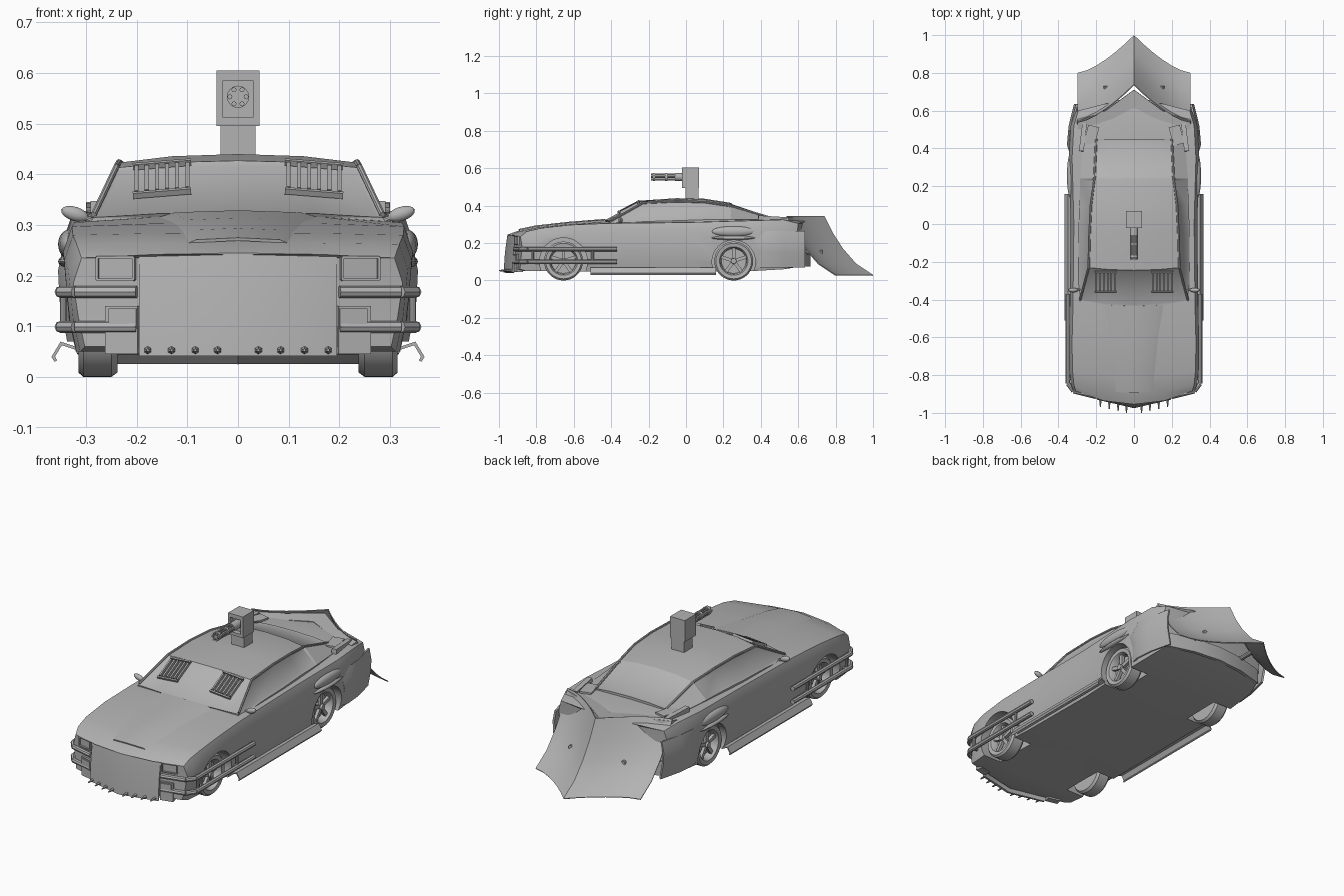
import bpy, bmesh, math
from mathutils import Vector, Matrix

old = bpy.data.objects.get("Cube")
if old:
    bpy.data.objects.remove(old, do_unlink=True)

grey = bpy.data.materials.new("plain_grey")
grey.use_nodes = True
grey.diffuse_color = (0.45, 0.45, 0.45, 1)
grey.node_tree.nodes["Principled BSDF"].inputs["Base Color"].default_value = (0.45, 0.45, 0.45, 1)
made = []


def finish(name, bm, mirror=False):
    """Turn a bmesh into an object, optionally doubled across x = 0."""
    if mirror:
        copy = bmesh.ops.duplicate(bm, geom=bm.verts[:] + bm.edges[:] + bm.faces[:])["geom"]
        for v in copy:
            if isinstance(v, bmesh.types.BMVert):
                v.co.x = -v.co.x
    bmesh.ops.recalc_face_normals(bm, faces=bm.faces)
    mesh = bpy.data.meshes.new(name)
    bm.to_mesh(mesh)
    bm.free()
    mesh.materials.append(grey)
    ob = bpy.data.objects.new(name, mesh)
    bpy.context.collection.objects.link(ob)
    made.append(ob)
    return ob


def box(bm, centre, size, rx=0, ry=0, rz=0):
    turn = Matrix.Rotation(rz, 4, 'Z') @ Matrix.Rotation(ry, 4, 'Y') @ Matrix.Rotation(rx, 4, 'X')
    m = Matrix.Translation(centre) @ turn @ Matrix.Diagonal((*size, 1))
    bmesh.ops.create_cube(bm, size=1, matrix=m)


def rod(bm, a, b, r1, r2=None, sides=10):
    a, b = Vector(a), Vector(b)
    d = b - a
    m = Matrix.Translation((a + b) / 2) @ d.to_track_quat('Z', 'Y').to_matrix().to_4x4()
    bmesh.ops.create_cone(bm, cap_ends=True, segments=sides, radius1=r1,
                          radius2=r1 if r2 is None else r2, depth=d.length, matrix=m)


def pipe(bm, points, r, sides=8):
    for a, b in zip(points, points[1:]):
        rod(bm, a, b, r, sides=sides)


def sheet(name, rows, thick, mirror=False):
    """Curved plate through rows of points."""
    bm = bmesh.new()
    g = [[bm.verts.new(p) for p in row] for row in rows]
    for r, s in zip(g, g[1:]):
        for i in range(len(r) - 1):
            bm.faces.new((r[i], r[i + 1], s[i + 1], s[i]))
    bmesh.ops.recalc_face_normals(bm, faces=bm.faces)
    bmesh.ops.solidify(bm, geom=bm.faces[:], thickness=thick)
    return finish(name, bm, mirror)


def loft(bm, stations):
    """Skin mirrored half sections given as (y, sweep, [(x, z)...])."""
    rings = []
    for y, sweep, half in stations:
        pts = half + [(-x, z) for x, z in half[-2:0:-1]]
        rings.append([bm.verts.new((x, y + sweep * (x / .35) ** 2, z)) for x, z in pts])
    m, n = len(rings[0]), len(stations[0][2])
    faces = [[bm.faces.new((a[i], a[(i + 1) % m], b[(i + 1) % m], b[i])) for i in range(m)]
             for a, b in zip(rings, rings[1:])]
    for ring, (y, _, half) in ((rings[0], stations[0]), (rings[-1], stations[-1])):
        mid = [ring[0]] + [bm.verts.new((0, y, z)) for _, z in half[1:-1]] + [ring[n - 1]]
        for i in range(n - 1):
            for side in (1, -1):
                quad = [ring[side * i % m], ring[side * (i + 1) % m], mid[i + 1], mid[i]]
                bm.faces.new(list(dict.fromkeys(quad)))
    bmesh.ops.remove_doubles(bm, verts=bm.verts, dist=1e-5)
    bmesh.ops.recalc_face_normals(bm, faces=bm.faces)
    return faces


AXLES = ((-.655, .128), (.255, .116))

# Lower body: y, sweep, half width, bottom, edge top, centre top
shape = [(-.955, .09, .325, .06, .235, .245), (-.90, .06, .335, .05, .262, .265),
         (-.80, .03, .343, .05, .28, .285), (-.62, 0, .345, .05, .297, .305),
         (-.43, 0, .34, .045, .305, .32), (0, 0, .335, .045, .31, .33),
         (.35, 0, .345, .05, .32, .33), (.52, 0, .335, .06, .325, .335),
         (.65, -.07, .31, .08, .305, .32)]
bm = bmesh.new()
loft(bm, [(y, s, [(0, b), (.93 * w, b), (.97 * w, b + .06), (w, e - .05), (.95 * w, e),
                  (.5 * w, e + .7 * (c - e)), (0, c)]) for y, s, w, b, e, c in shape])
body = finish("lower_body", bm)

# Wheel wells
bm = bmesh.new()
for y, r in AXLES:
    for s in (1, -1):
        rod(bm, (s * .215, y, .1), (s * .5, y, .1), r, sides=32)
cutter = finish("wheel_well_cutter", bm)
cutter.hide_render = True
mod = body.modifiers.new("wells", 'BOOLEAN')
mod.operation, mod.solver, mod.object = 'DIFFERENCE', 'EXACT', cutter
bpy.context.view_layer.objects.active = body
bpy.ops.object.modifier_apply(modifier=mod.name)
made.remove(cutter)
bpy.data.objects.remove(cutter, do_unlink=True)

# Cabin with inset glass: y, sweep, belt x, belt z, roof x, roof z, centre z
shape = [(-.44, .05, .295, .30, .285, .315, .325), (-.245, .03, .295, .315, .24, .413, .427),
         (-.05, 0, .295, .32, .235, .423, .44), (.10, 0, .29, .325, .228, .418, .437),
         (.24, 0, .285, .325, .21, .398, .415), (.45, 0, .27, .325, .20, .335, .345)]
bm = bmesh.new()
f = loft(bm, [(y, s, [(0, b - .03), (x, b - .03), (x, b), (r, e), (.55 * r, e + .75 * (c - e)), (0, c)])
              for y, s, x, b, r, e, c in shape])
for glass in ([f[k][i] for k in range(4) for i in (2, 7)], f[0][3:7], f[4][3:7]):
    bmesh.ops.inset_region(bm, faces=glass, thickness=.012, depth=-.005)
finish("cabin", bm)

# Rails along the roof edges
bm = bmesh.new()
pipe(bm, [(.285, -.40, .32), (.24, -.23, .415), (.235, -.05, .424), (.228, .10, .419),
          (.21, .24, .399), (.20, .45, .336)], .006)
finish("roof_rails", bm, True)

# Hood bulge
sheet("hood_bulge", [[(-w, y, z - .008), (-.75 * w, y, z + .004), (0, y - .005, z + .008),
                      (.75 * w, y, z + .004), (w, y, z - .008)]
                     for y, w, z in ((-.89, .11, .267), (-.80, .12, .286),
                                     (-.62, .14, .306), (-.43, .165, .321))], .006)

# Windscreen louvres
bm = bmesh.new()
tilt = math.atan(.102 / .195)
for i in range(6):
    box(bm, (.10 + i * .02, -.305, .394 - i * .0015), (.008, .105, .014), rx=tilt)
for y in (-.36, -.252):
    box(bm, (.15, y, .392 + (y + .305) * .523), (.115, .008, .012), rx=tilt, ry=.08)
finish("windscreen_louvres", bm, True)

# Front armour plate with spikes
sheet("front_plate", [[(-.195, y + .045, z), (0, y, z), (.195, y + .045, z)]
                      for y, z in ((-.955, .243), (-.968, .15), (-.975, .042))], .012)
bm = bmesh.new()
for x in (.04, .084, .131, .178):
    y = -.975 + x * .23
    rod(bm, (x, y + .01, .053), (x, y - .034, .053), .009, .003, 6)
finish("front_spikes", bm, True)

# Lamps and lower intake blocks
bm = bmesh.new()
for z in (.192, .236):
    box(bm, (.24, -.90, z), (.075, .02, .005), rz=.235)
for x in (.204, .276):
    box(bm, (x, -.90 + (x - .24) * .24, .214), (.005, .02, .045), rz=.235)
box(bm, (.24, -.895, .214), (.07, .012, .042), rz=.235)
finish("headlamps", bm, True)
bm = bmesh.new()
box(bm, (.226, -.895, .093), (.066, .035, .095), rz=.235)
box(bm, (.226, -.908, .115), (.056, .02, .04), rz=.235)
finish("lower_intakes", bm, True)

# Wrap-round guard bars
bm = bmesh.new()
for z in (.168, .099):
    pipe(bm, [(.20, -.915, z), (.32, -.885, z), (.35, -.845, z), (.35, -.37, z)], .012)
for y in (-.82, -.50):
    rod(bm, (.345, y, .099), (.345, y, .168), .007)
    for z in (.168, .099):
        rod(bm, (.32, y, z), (.35, y, z), .007)
finish("guard_bars", bm, True)

# Side skirts, rear flares and side scoops
sheet("side_skirts", [[(.32, y, .06), (.35, y, .07), (.368, y, .04), (.362, y, .03)]
                      for y in (-.51, .16)], .006, True)
sheet("rear_flares", [[(.332 + d, .37 + k, z), (.347 + d, .42 + k, z), (.338 + d, .52, z), (.31 + d, .635, z)]
                      for z, d, k in ((.07, -.01, 0), (.15, .005, .02), (.21, .008, 0), (.265, -.003, .02))],
      .01, True)
bm = bmesh.new()
for z, h in ((.262, .028), (.228, .012)):
    m = Matrix.Translation((.335, .255, z)) @ Matrix.Diagonal((.02, .12, h, 1))
    bmesh.ops.create_uvsphere(bm, u_segments=20, v_segments=10, radius=1, matrix=m)
finish("side_scoops", bm, True)

# Door mirrors
bm = bmesh.new()
m = Matrix.Translation((.322, -.35, .322)) @ Matrix.Rotation(-.3, 4, 'Y') @ Matrix.Diagonal((.028, .012, .014, 1))
bmesh.ops.create_uvsphere(bm, u_segments=16, v_segments=8, radius=1, matrix=m)
rod(bm, (.28, -.345, .305), (.31, -.35, .318), .006)
finish("door_mirrors", bm, True)

# Rear pillar fins, pointed spoiler and bumper
bm = bmesh.new()
box(bm, (.27, .46, .328), (.025, .15, .03), rx=-.06, rz=.12)
box(bm, (.225, .47, .332), (.06, .10, .014), rz=.25)
finish("pillar_fins", bm, True)
sheet("rear_spoiler", [[(-.30, a, z), (-.15, a + .055 * k, z), (0, a + .165 * k, z),
                        (.15, a + .055 * k, z), (.30, a, z)]
                       for a, k, z in ((.50, .7, .328), (.545, 1, .336))], .014)
sheet("rear_bumper", [[(-.29, .61, z), (-.15, .65, z), (0, .665, z), (.15, .65, z), (.29, .61, z)]
                      for z in (.075, .15)], .018)

# Rear wedge plough and its struts
cols = [i / 6 for i in range(-6, 7)]
sheet("rear_plough", [[(.3 * u, y + .2 * (1 - abs(u)) ** 1.5, z) for u in cols]
                      for y, z in ((.54, .345), (.585, .255), (.64, .17), (.71, .09), (.80, .03))], .005)
bm = bmesh.new()
rod(bm, (.15, .60, .15), (.15, .73, .15), .012)
finish("plough_struts", bm, True)

# Wheels
for label, (y, _) in zip(("front", "rear"), AXLES):
    bm = bmesh.new()
    prof = [(0, .275), (.066, .275), (.07, .302), (.076, .312), (.095, .315), (.104, .305),
            (.104, .25), (.095, .238), (0, .238)]
    verts = [bm.verts.new((x, y, .104 + r)) for r, x in prof]
    edges = [bm.edges.new(p) for p in zip(verts, verts[1:])]
    bmesh.ops.spin(bm, geom=verts + edges, cent=(0, y, .104), axis=(1, 0, 0),
                   angle=math.tau, steps=36, use_duplicate=False)
    bmesh.ops.remove_doubles(bm, verts=bm.verts, dist=1e-5)
    rod(bm, (.27, y, .104), (.31, y, .104), .018, .014, 16)
    for k in range(5):
        a = k * math.tau / 5
        box(bm, (.292, y - .042 * math.sin(a), .104 + .042 * math.cos(a)), (.016, .018, .06), rx=a)
    finish(label + "_wheels", bm, True)

# Roof turret with a hollow-fronted housing
bm = bmesh.new()
box(bm, (0, .032, .465), (.07, .07, .07))
box(bm, (0, .037, .55), (.084, .066, .11))
for x in (-.036, .036):
    box(bm, (x, -.008, .55), (.012, .026, .11))
for z, h in ((.595, .02), (.504, .016)):
    box(bm, (0, -.008, z), (.084, .026, h))
finish("turret", bm)

# Rotary gun
bm = bmesh.new()
for k in range(6):
    a = k * math.tau / 6
    x, z = .016 * math.cos(a), .553 + .016 * math.sin(a)
    rod(bm, (x, .02, z), (x, -.188, z), .005, sides=8)
for y0, y1 in ((.02, -.06), (-.10, -.112), (-.165, -.177)):
    rod(bm, (0, y0, .553), (0, y1, .553), .022, sides=16)
finish("rotary_gun", bm)

# Smooth shading with sharp edges kept
bpy.ops.object.select_all(action='DESELECT')
for ob in made:
    ob.select_set(True)
bpy.context.view_layer.objects.active = body
bpy.ops.object.shade_smooth_by_angle(angle=math.radians(30))
